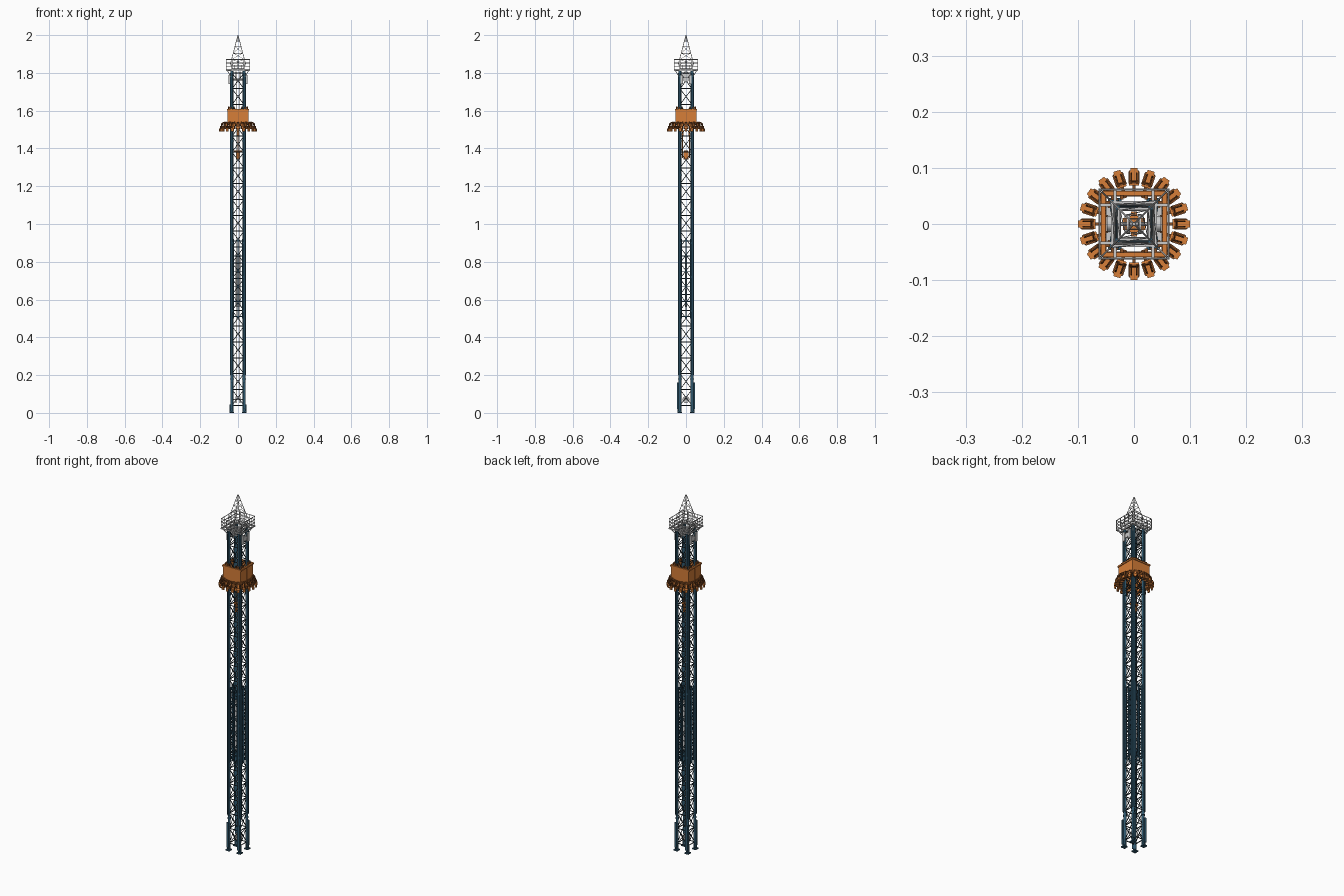
import bpy, bmesh, math
from mathutils import Vector, Matrix

def mat(name, c):
    m = bpy.data.materials.new(name)
    m.diffuse_color = (*c, 1)
    return m
BLUE = mat("steel_blue", (0.03, 0.10, 0.16))
DARK = mat("dark_steel", (0.02, 0.035, 0.045))
ORANGE = mat("orange_paint", (0.68, 0.21, 0.04))
BROWN = mat("brown_padding", (0.25, 0.08, 0.02))

def box(bm, c, s, M=Matrix()):
    bmesh.ops.create_cube(bm, size=1, matrix=M @ Matrix.Translation(c) @ Matrix.Diagonal((*s, 1)))

def bar(bm, a, b, r=0.0015, n=6):
    a, b = Vector(a), Vector(b)
    d = b - a
    q = d.to_track_quat('Z', 'Y').to_matrix().to_4x4()
    bmesh.ops.create_cone(bm, cap_ends=True, segments=n, radius1=r, radius2=r, depth=d.length,
                          matrix=Matrix.Translation((a + b) / 2) @ q)

def finish(bm, name, m=None):
    me = bpy.data.meshes.new(name)
    bm.to_mesh(me)
    bm.free()
    if m:
        me.materials.append(m)
    ob = bpy.data.objects.new(name, me)
    bpy.context.collection.objects.link(ob)
    return ob

def corners(h, z):
    return [Vector((x * h, y * h, z)) for x, y in ((-1, -1), (1, -1), (1, 1), (-1, 1))]

def ring(bm, h, z, r=0.0015, n=6):
    c = corners(h, z)
    for i in range(4):
        bar(bm, c[i], c[(i + 1) % 4], r, n)

SIDES = [Matrix.Rotation(i * math.pi / 2, 4, 'Z') for i in range(4)]

# Four columns with guide rails, joint flanges and feet
col, flange, feet = bmesh.new(), bmesh.new(), bmesh.new()
for M in SIDES:
    bar(col, M @ Vector((0.032, 0.032, 0.01)), M @ Vector((0.032, 0.032, 1.81)), 0.0075, 12)
    box(col, (0.041, 0.032, 1.0), (0.004, 0.008, 1.6), M)
    box(col, (0.032, 0.041, 1.0), (0.008, 0.004, 1.6), M)
    for k in range(1, 10):
        z = 0.18 * k
        bar(flange, M @ Vector((0.032, 0.032, z - 0.003)), M @ Vector((0.032, 0.032, z + 0.003)), 0.010, 12)
    box(feet, (0.034, 0.034, 0.003), (0.024, 0.024, 0.006), M)
    for s in ((0.02, 0.003, 0.04), (0.003, 0.02, 0.04)):
        box(feet, (0.034, 0.034, 0.025), s, M)
finish(col, "tower_columns", BLUE)
finish(flange, "column_flanges", BLUE)
finish(feet, "column_feet", BLUE)

# Lattice bracing on each face
brace = bmesh.new()
n, z0, z1 = 21, 0.04, 1.80
for i in range(n + 1):
    z = z0 + (z1 - z0) * i / n
    ring(brace, 0.032, z, 0.0026)
    if i < n:
        zt = z + (z1 - z0) / n
        a, b = corners(0.032, z), corners(0.032, zt)
        for k in range(4):
            j = (k + 1) % 4
            bar(brace, a[k], b[j], 0.0018)
            bar(brace, a[j], b[k], 0.0018)
finish(brace, "lattice_bracing", DARK)

# Brake fins on the lower half, buffers at the base
fins, buf = bmesh.new(), bmesh.new()
for M in SIDES:
    box(fins, (0, 0.034, 0.71), (0.005, 0.008, 0.42), M)
    for x in (-0.022, 0.022):
        box(fins, (x, 0.036, 0.71), (0.003, 0.010, 0.42), M)
    for k in range(6):
        box(fins, (0, 0.031, 0.51 + k * 0.08), (0.05, 0.004, 0.004), M)
for sx in (-1, 1):
    for sy in (-1, 1):
        box(buf, (sx * 0.034, sy * 0.043, 0.09), (0.013, 0.007, 0.14))
finish(fins, "brake_fins", BLUE)
finish(buf, "base_buffers", BLUE)

# Hoist cables, counterweight and pulleys
hoist = bmesh.new()
for x in (-0.010, 0.010):
    for y in (-0.008, 0.008):
        bar(hoist, (x, y, 0.07), (x, y, 1.80), 0.0008, 5)
box(hoist, (0, 0, 0.70), (0.026, 0.012, 0.28))
for x in (-0.010, 0.010):
    for z in (0.07, 1.79):
        bar(hoist, (x - 0.003, 0, z), (x + 0.003, 0, z), 0.018, 20)
bar(hoist, (-0.03, 0, 0.07), (0.03, 0, 0.07), 0.003, 10)
finish(hoist, "hoist_gear")

# Catch car hanging below the gondola
car = bmesh.new()
box(car, (0, 0, 1.36), (0.016, 0.028, 0.035))
box(car, (0, 0, 1.385), (0.040, 0.022, 0.008))
for y in (-0.018, 0.018):
    bar(car, (0, y, 1.35), (0, y, 1.54), 0.002)
    box(car, (0, y, 1.48), (0.01, 0.008, 0.03))
finish(car, "catch_car", ORANGE)

# Gondola shell: four walls split by a centre seam, with rims
shell, frame = bmesh.new(), bmesh.new()
for M in SIDES:
    for s in (-1, 1):
        box(shell, (s * 0.0272, 0.0525, 1.568), (0.0535, 0.004, 0.08), M)
    box(shell, (0, 0.0545, 1.606), (0.117, 0.008, 0.008), M)
    box(frame, (0, 0.054, 1.527), (0.115, 0.010, 0.008), M)
    for s in (-1, 1):
        box(frame, (s * 0.036, 0.047, 1.57), (0.010, 0.008, 0.10), M)
        box(frame, (s * 0.022, 0.048, 1.612), (0.006, 0.008, 0.02), M)
finish(shell, "gondola_shell", ORANGE)
finish(frame, "gondola_frame", BROWN)

# Ring of twenty seats: pan, back, wings, restraint and legs
seat, pad = bmesh.new(), bmesh.new()
for i in range(20):
    M = Matrix.Rotation(i * math.tau / 20, 4, 'Z')
    box(seat, (0, 0.084, 1.505), (0.017, 0.022, 0.005), M)
    B = M @ Matrix.Translation((0, 0.073, 1.522)) @ Matrix.Rotation(0.15, 4, 'X')
    box(seat, (0, 0, 0), (0.017, 0.004, 0.036), B)
    box(pad, (0, 0.003, 0.012), (0.010, 0.004, 0.012), B)
    for s in (-1, 1):
        box(pad, (s * 0.0085, 0.083, 1.511), (0.003, 0.022, 0.014), M)
        bar(pad, M @ Vector((s * 0.005, 0.072, 1.540)), M @ Vector((s * 0.005, 0.087, 1.533)), 0.0018)
        bar(pad, M @ Vector((s * 0.005, 0.087, 1.533)), M @ Vector((s * 0.005, 0.090, 1.514)), 0.0018)
    box(seat, (0, 0.096, 1.498), (0.013, 0.007, 0.014), M)
    box(pad, (0, 0.062, 1.515), (0.006, 0.026, 0.008), M)
finish(seat, "seats", ORANGE)
finish(pad, "seat_restraints", BROWN)

# Crown platform with walkway and handrails
deck, rail = bmesh.new(), bmesh.new()
for M in SIDES:
    box(deck, (0, 0.0615, 1.816), (0.126, 0.004, 0.007), M)
    box(deck, (0, 0.038, 1.816), (0.080, 0.006, 0.007), M)
    box(deck, (0, 0.026, 1.824), (0.058, 0.006, 0.006), M)
    for x in (-0.034, 0.034):
        box(deck, (x, 0.050, 1.814), (0.005, 0.024, 0.006), M)
    bar(deck, M @ Vector((0.034, 0.034, 1.775)), M @ Vector((0.058, 0.058, 1.815)), 0.002)
    for k in range(5):
        x = -0.0615 + k * 0.123 / 4
        bar(rail, M @ Vector((x, 0.0615, 1.815)), M @ Vector((x, 0.0615, 1.87)), 0.0016)
    for x in (-0.02, 0.02):
        bar(rail, M @ Vector((x, 0.036, 1.815)), M @ Vector((x, 0.036, 1.84)), 0.002)
for z in (1.835, 1.852, 1.871):
    ring(rail, 0.0615, z, 0.002)
ring(rail, 0.036, 1.84, 0.002)
finish(deck, "crown_platform")
finish(rail, "crown_handrails")

# Hoist motors and cross shaft beneath the crown
mot = bmesh.new()
for s in (-1, 1):
    bar(mot, (s * 0.030, 0, 1.765), (s * 0.048, 0, 1.765), 0.014, 20)
    box(mot, (s * 0.046, 0.022, 1.765), (0.008, 0.014, 0.05))
    box(mot, (s * 0.046, -0.022, 1.765), (0.008, 0.014, 0.05))
bar(mot, (-0.045, 0, 1.765), (0.045, 0, 1.765), 0.004, 10)
finish(mot, "hoist_motors")

# Open pyramid spire
spire = bmesh.new()
base = corners(0.042, 1.84)
for c in base:
    bar(spire, c, (c.x * 0.03, c.y * 0.03, 1.998), 0.0016)
for z in (1.872, 1.905, 1.94, 1.965):
    ring(spire, 0.042 * (2.0 - z) / 0.16, z, 0.0011)
levels = (1.84, 1.872, 1.905, 1.94)
for za, zb in zip(levels, levels[1:]):
    a, b = corners(0.042 * (2 - za) / 0.16, za), corners(0.042 * (2 - zb) / 0.16, zb)
    for k in range(4):
        bar(spire, a[k], b[(k + 1) % 4], 0.0009)
bar(spire, (0, 0, 1.97), (0, 0, 2.0), 0.0018)
finish(spire, "crown_spire")
